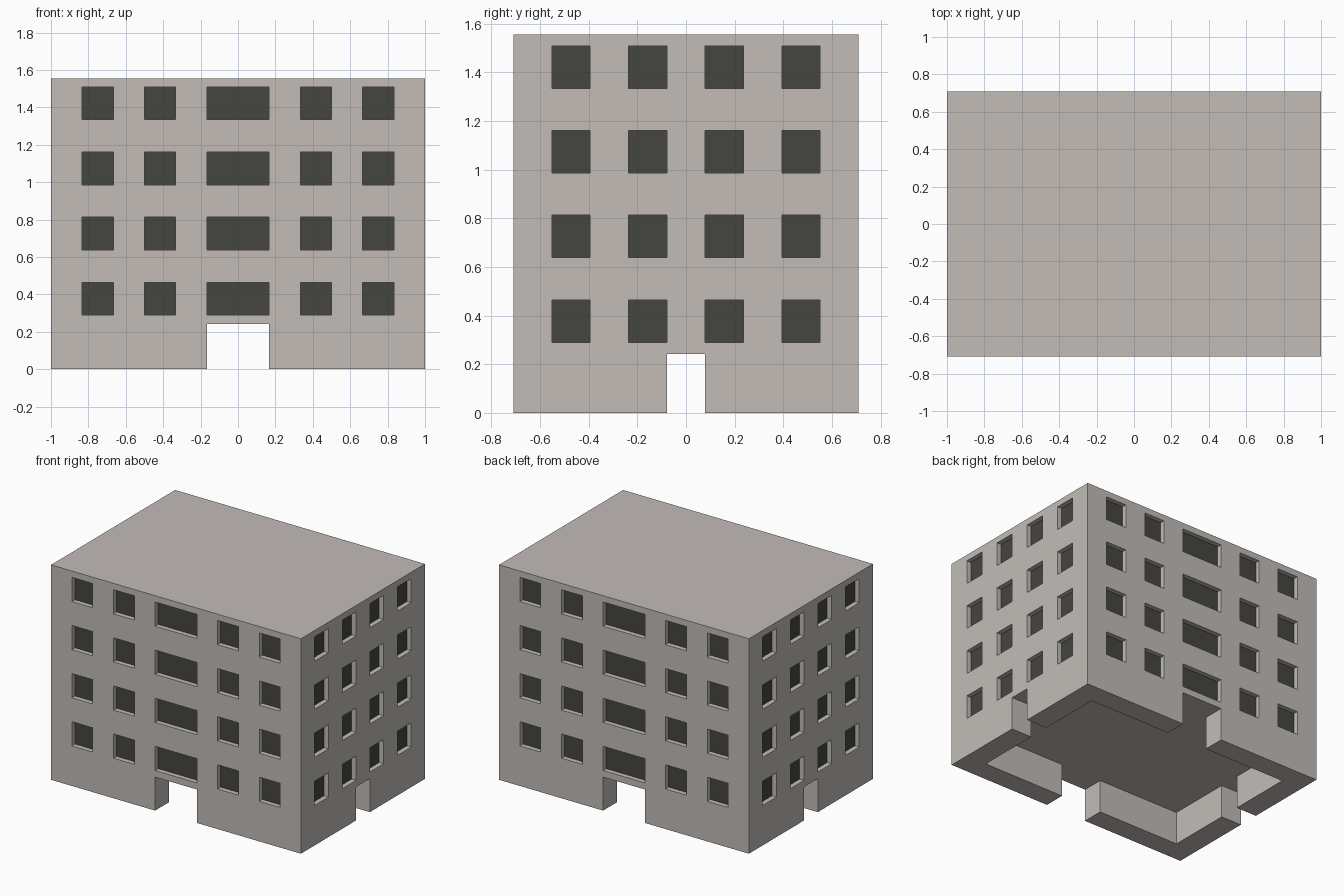
import bpy, bmesh
from math import pi
from mathutils import Matrix, Vector

cube = bpy.data.objects.get("Cube")
if cube:
    bpy.data.objects.remove(cube, do_unlink=True)

# Overall size and the plan module (12 x 9 bays)
HX, HY, HEIGHT = 1.0, 0.709, 1.555
BAY_X, BAY_Y = HX / 6, HY / 4.5
BASE_H = 0.242
SILL, STOREY, WIN_H, RECESS = 0.29, 0.348, 0.175, 0.035


def flat_material(name, color):
    mat = bpy.data.materials.new(name)
    mat.use_nodes = True
    mat.diffuse_color = color
    for node in mat.node_tree.nodes:
        if node.type == "BSDF_PRINCIPLED":
            node.inputs["Base Color"].default_value = color
            node.inputs["Roughness"].default_value = 0.8
    return mat


plaster = flat_material("warm grey plaster", (0.54, 0.503, 0.478, 1))
glass = flat_material("dark window glass", (0.06, 0.06, 0.05, 1))


def add_object(name, bm, mats):
    bmesh.ops.recalc_face_normals(bm, faces=bm.faces)
    mesh = bpy.data.meshes.new(name)
    bm.to_mesh(mesh)
    bm.free()
    for mat in mats:
        mesh.materials.append(mat)
    obj = bpy.data.objects.new(name, mesh)
    bpy.context.collection.objects.link(obj)
    return obj


def add_face(bm, points):
    return bm.faces.new([bm.verts.new(p) for p in points])


# Window heights alternate wall band, window band, wall band...
levels = [BASE_H]
for storey in range(4):
    bottom = SILL + storey * STOREY
    levels += [bottom, bottom + WIN_H]
levels.append(HEIGHT)


def window_wall(bm, angle, distance, columns):
    """Grid of wall faces; every odd column and row is a recessed window."""
    turn = Matrix.Rotation(angle, 4, "Z")
    windows = []
    for i, (u0, u1) in enumerate(zip(columns, columns[1:])):
        for j, (z0, z1) in enumerate(zip(levels, levels[1:])):
            corners = ((u0, z0), (u1, z0), (u1, z1), (u0, z1))
            face = add_face(bm, [turn @ Vector((u, -distance, z)) for u, z in corners])
            if i % 2 and j % 2:
                windows.append(face)
    panes = bmesh.ops.extrude_discrete_faces(bm, faces=windows)["faces"]
    for pane in panes:
        pane.material_index = 1
    bmesh.ops.translate(bm, verts=list({v for p in panes for v in p.verts}),
                        vec=turn @ Vector((0, RECESS, 0)))


# Upper storeys: four window walls, flat roof and underside
long_columns = [k * BAY_X for k in (-6, -5, -4, -3, -2, -1, 1, 2, 3, 4, 5, 6)]
short_columns = [(k - 4.5) * BAY_Y for k in range(10)]
bm = bmesh.new()
for half_turn in (0, pi):
    window_wall(bm, half_turn, HY, long_columns)
    window_wall(bm, half_turn + pi / 2, HX, short_columns)
for z in (BASE_H, HEIGHT):
    add_face(bm, [(-HX, -HY, z), (HX, -HY, z), (HX, HY, z), (-HX, HY, z)])
bmesh.ops.remove_doubles(bm, verts=bm.verts, dist=0.0001)
add_object("upper_storeys", bm, [plaster, glass])

# Ground floor: an L-shaped wall at each corner leaves a doorway in every side
door_x, door_y = BAY_X, BAY_Y / 2
in_x, in_y = HX - BAY_X, HY - BAY_Y
profile = [(door_x, HY), (HX, HY), (HX, door_y), (in_x, door_y), (in_x, in_y), (door_x, in_y)]
for side, sx in (("left", 1), ("right", -1)):
    for end, sy in (("front", -1), ("back", 1)):
        bm = bmesh.new()
        sole = add_face(bm, [(x * sx, y * sy, 0) for x, y in profile])
        top = bmesh.ops.extrude_face_region(bm, geom=[sole], use_keep_orig=True)["geom"]
        bmesh.ops.translate(bm, verts=[g for g in top if isinstance(g, bmesh.types.BMVert)],
                            vec=(0, 0, BASE_H))
        add_object(f"base_wall_{end}_{side}", bm, [plaster])
